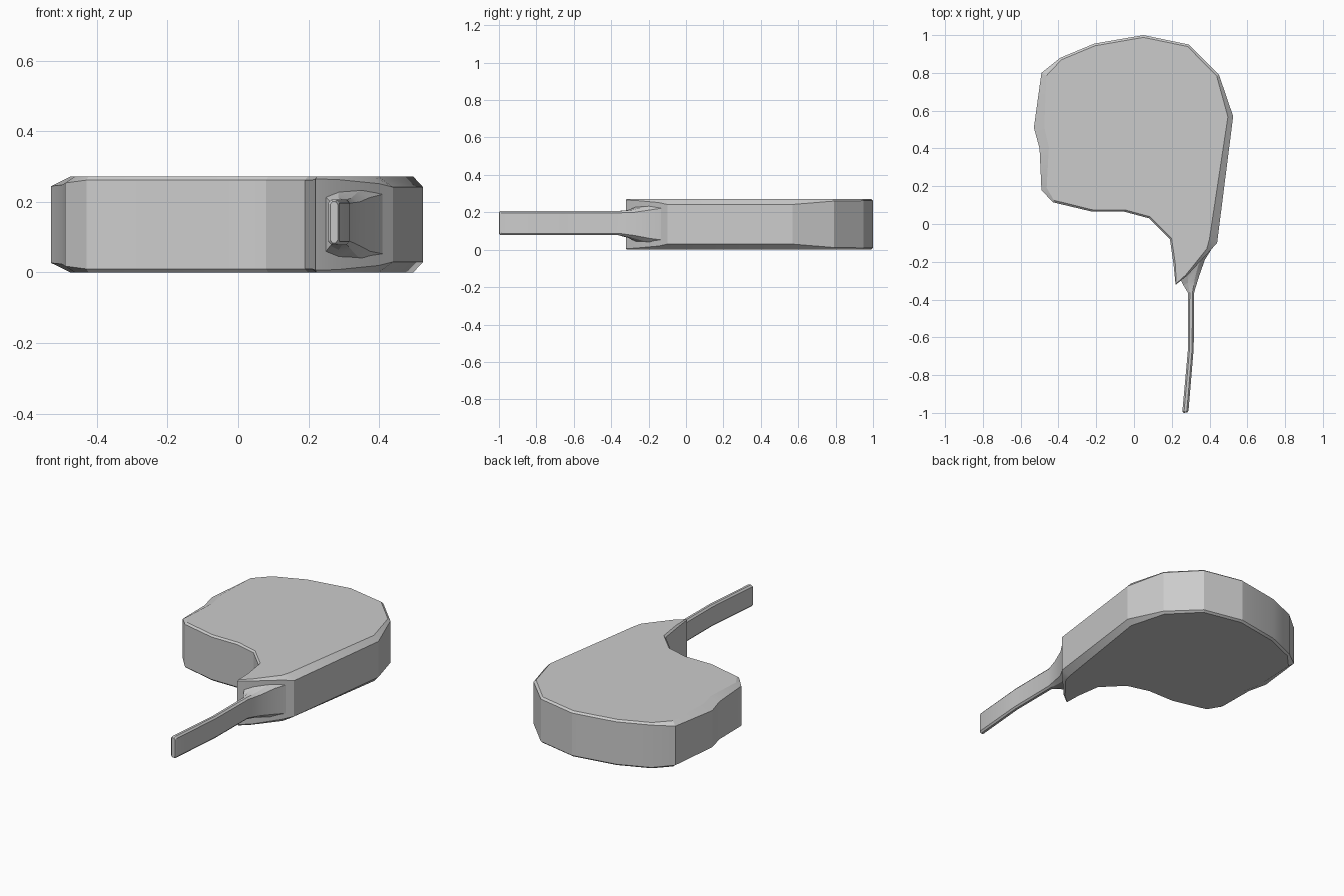
import bpy, bmesh
from mathutils import Vector

if "Cube" in bpy.data.objects:
    bpy.data.objects.remove(bpy.data.objects["Cube"])


def loft(name, rings):
    """Skin a list of equal-sized closed rings and cap both ends."""
    bm = bmesh.new()
    loops = [[bm.verts.new(p) for p in ring] for ring in rings]
    n = len(loops[0])
    for a, b in zip(loops, loops[1:]):
        for i in range(n):
            j = (i + 1) % n
            bm.faces.new((a[i], a[j], b[j], b[i]))
    bm.faces.new(loops[0])
    bm.faces.new(loops[-1])
    bmesh.ops.recalc_face_normals(bm, faces=bm.faces[:])
    mesh = bpy.data.meshes.new(name)
    bm.to_mesh(mesh)
    bm.free()
    obj = bpy.data.objects.new(name, mesh)
    bpy.context.collection.objects.link(obj)
    bpy.context.view_layer.objects.active = obj
    bpy.ops.object.select_all(action='DESELECT')
    obj.select_set(True)
    bpy.ops.object.shade_smooth_by_angle(angle=0.35)
    return obj


# Body outline, clockwise: x, y, rim inset, rim drop
HEIGHT = 0.272
outline = [
    (0.05, 1.0, .012, .01), (0.29, 0.95, .012, .01), (0.45, 0.79, .014, .012),
    (0.525, 0.57, .028, .03), (0.44, -0.10, .045, .03), (0.40, -0.145, .02, .02),
    (0.28, -0.275, .008, .008), (0.22, -0.322, .007, .007),
    (0.21, -0.22, .01, .01), (0.19, -0.08, .01, .01), (0.08, 0.03, .01, .01),
    (-0.05, 0.065, .01, .01), (-0.22, 0.065, .01, .01), (-0.43, 0.115, .012, .01),
    (-0.49, 0.18, .03, .018), (-0.50, 0.40, .05, .024), (-0.53, 0.51, .055, .027),
    (-0.49, 0.80, .03, .02), (-0.39, 0.88, .012, .01), (-0.21, 0.955, .012, .01),
]


def inward(i):
    a, p, b = (Vector(outline[k % len(outline)][:2]) for k in (i - 1, i, i + 1))
    d1, d2 = (p - a).normalized(), (b - p).normalized()
    d = d1 + d2
    return Vector((d.y, -d.x)).normalized()


outer = [Vector(p[:2]) for p in outline]
inner = [p + inward(i) * outline[i][2] for i, p in enumerate(outer)]
drops = [p[3] for p in outline]
loft("body", [
    [(p.x, p.y, 0) for p in inner],
    [(p.x, p.y, d) for p, d in zip(outer, drops)],
    [(p.x, p.y, HEIGHT - d) for p, d in zip(outer, drops)],
    [(p.x, p.y, HEIGHT) for p in inner],
])


# Neck and tail: chamfered cross-sections given by left point, right point, z range
def section(left, right, z0, z1, c):
    l, r = Vector(left), Vector(right)
    u = (r - l) * 0.28
    prof = [(l + u, z0), (r - u, z0), (r, z0 + c), (r, z1 - c),
            (r - u, z1), (l + u, z1), (l, z1 - c), (l, z0 + c)]
    return [(p.x, p.y, z) for p, z in prof]


loft("neck_and_tail", [
    section((0.26, -0.22), (0.425, -0.11), .03, .245, .02),
    section((0.25, -0.30), (0.375, -0.19), .045, .228, .015),
    section((0.262, -0.325), (0.345, -0.275), .064, .212, .012),
    section((0.286, -0.365), (0.319, -0.36), .078, .207, .01),
    section((0.286, -0.66), (0.316, -0.66), .078, .207, .01),
    section((0.256, -0.993), (0.289, -0.985), .078, .207, .01),
    section((0.262, -1.0), (0.283, -0.998), .084, .201, .008),
])
